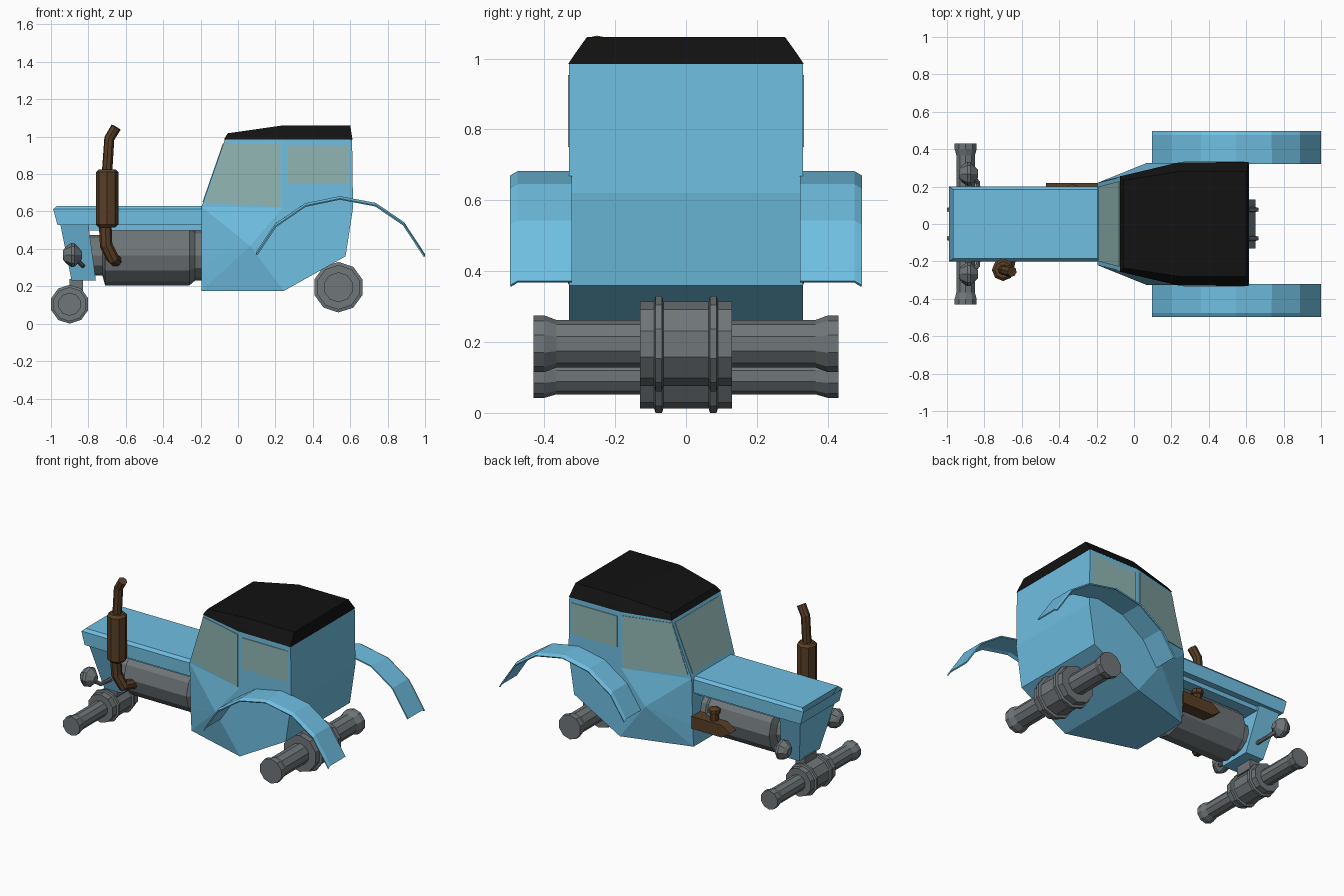
import bpy, bmesh, math
from mathutils import Vector

if "Cube" in bpy.data.objects:
    bpy.data.objects.remove(bpy.data.objects["Cube"])


def material(name, col):
    m = bpy.data.materials.new(name)
    m.diffuse_color = (*col, 1)
    m.use_nodes = True
    m.node_tree.nodes["Principled BSDF"].inputs["Base Color"].default_value = m.diffuse_color
    return m


BLUE = material("blue_paint", (0.16, 0.52, 0.76))
BLACK = material("black_roof", (0.006, 0.006, 0.006))
GLASS = material("window_glass", (0.28, 0.47, 0.45))
BROWN = material("rusty_brown", (0.10, 0.05, 0.02))
GREY = material("grey_metal", (0.16, 0.18, 0.19))


def finish(name, bm, mat):
    bmesh.ops.recalc_face_normals(bm, faces=bm.faces[:])
    me = bpy.data.meshes.new(name)
    bm.to_mesh(me)
    bm.free()
    me.materials.append(mat)
    ob = bpy.data.objects.new(name, me)
    bpy.context.collection.objects.link(ob)
    return ob


def add_hull(bm, half):
    """Convex solid from points (x, y, z), mirrored in y."""
    new = [bm.verts.new((x, s * y, z)) for x, y, z in half for s in (1, -1)]
    bmesh.ops.convex_hull(bm, input=new)
    bmesh.ops.dissolve_limit(bm, angle_limit=math.radians(2),
                             verts=bm.verts[:], edges=bm.edges[:])


def hull(name, half, mat):
    bm = bmesh.new()
    add_hull(bm, half)
    return finish(name, bm, mat)


def box(name, lo, hi, mat):
    bm = bmesh.new()
    bmesh.ops.create_cube(bm, size=1)
    for v in bm.verts:
        v.co = [lo[i] + (v.co[i] + 0.5) * (hi[i] - lo[i]) for i in range(3)]
    return finish(name, bm, mat)


def lathe(name, origin, axis, profile, sides, mat):
    """Solid of revolution; profile is (distance along axis, radius)."""
    bm = bmesh.new()
    q = Vector(axis).to_track_quat('Z', 'Y')
    rings = []
    for t, r in profile:
        ring = []
        for i in range(sides):
            a = 2 * math.pi * i / sides
            p = Vector((r * math.sin(a), r * math.cos(a), t))
            ring.append(bm.verts.new(Vector(origin) + q @ p))
        rings.append(ring)
    for a, b in zip(rings, rings[1:]):
        for i in range(sides):
            j = (i + 1) % sides
            bm.faces.new((a[i], a[j], b[j], b[i]))
    bm.faces.new(rings[0])
    bm.faces.new(rings[-1])
    return finish(name, bm, mat)


def pipe(name, pts, r, mat):
    cu = bpy.data.curves.new(name, 'CURVE')
    cu.dimensions = '3D'
    cu.bevel_depth, cu.bevel_resolution, cu.use_fill_caps = r, 2, True
    sp = cu.splines.new('POLY')
    sp.points.add(len(pts) - 1)
    for p, c in zip(sp.points, pts):
        p.co = (*c, 1)
    cu.materials.append(mat)
    ob = bpy.data.objects.new(name, cu)
    bpy.context.collection.objects.link(ob)
    bpy.ops.object.select_all(action='DESELECT')
    bpy.context.view_layer.objects.active = ob
    ob.select_set(True)
    bpy.ops.object.convert(target='MESH')
    for p in bpy.context.object.data.polygons:
        p.use_smooth = False


def plate(name, pts, mat):
    """Thin flat panel from an outline, given thickness by solidify."""
    bm = bmesh.new()
    bm.faces.new([bm.verts.new(p) for p in pts])
    ob = finish(name, bm, mat)
    s = ob.modifiers.new("thickness", 'SOLIDIFY')
    s.thickness, s.offset = 0.006, 0


# cab: upper window section and lower body with its slanted facets
bm = bmesh.new()
add_hull(bm, [(-.195, .22, .625), (.24, .327, .62), (.615, .33, .62),
              (-.07, .251, .985), (.24, .327, .985), (.61, .33, .985)])
add_hull(bm, [(-.195, .22, .625), (.24, .327, .62), (.615, .33, .62),
              (-.195, .21, .32), (.065, .325, .415), (-.195, .20, .175),
              (.245, .33, .175), (.575, .33, .36)])
finish("cab", bm, BLUE)

# roof
hull("roof", [(-.075, .255, .985), (.235, .328, .985), (.612, .332, .985),
              (-.055, .235, 1.018), (.235, .312, 1.015), (.607, .312, 1.015),
              (.24, .28, 1.06), (.60, .28, 1.06)], BLACK)

# windows
for s, side in ((1, "left"), (-1, "right")):
    plate("front_side_window_" + side,
          [(x, s * (.2205 + .246 * (x + .195)), z) for x, z in
           ((-.075, .968), (.228, .963), (.228, .622), (-.173, .648))], GLASS)
    plate("rear_side_window_" + side,
          [(x, s * .33, z) for x, z in
           ((.265, .953), (.592, .953), (.592, .75), (.265, .75))], GLASS)
plate("windshield", [(-.187, -.20, .65), (-.187, .20, .65),
                     (-.078, .228, .963), (-.078, -.228, .963)], GLASS)

# hood with a recessed front opening
bm = bmesh.new()
add_hull(bm, [(-.965, .20, .527), (-.988, .20, .612), (-.968, .185, .63),
              (-.195, .20, .527), (-.195, .20, .612), (-.195, .185, .63)])
bm.normal_update()
front = min(bm.faces, key=lambda f: f.calc_center_median().x)
bmesh.ops.inset_individual(bm, faces=[front], thickness=.018, depth=-.07)
finish("hood", bm, BLUE)
box("hood_underside", (-.80, -.16, .498), (-.195, .16, .53), BLUE)

# tapered nose below the hood
hull("nose", [(-.95, .18, .53), (-.80, .18, .53),
              (-.89, .105, .23), (-.76, .105, .23)], BLUE)

# engine block
lathe("engine", (0, 0, .365), (1, 0, 0),
      [(-.79, .108), (-.725, .108), (-.71, .16), (-.26, .16),
       (-.23, .135), (-.18, .135)], 12, GREY)

# axles with hub rings
half = [(.43, .08), (.40, .08), (.365, .067), (.13, .067), (.13, .119),
        (.09, .119), (.086, .135), (.068, .135), (.064, .119)]
for name, x, z, k in (("front_axle", -.90, .104, .77), ("rear_axle", .537, .195, 1)):
    prof = [(-t, r * k) for t, r in half] + [(t, r * k) for t, r in half[::-1]]
    lathe(name, (x, 0, z), (0, 1, 0), prof, 10, GREY)
box("front_axle_mount", (-.90, -.06, .17), (-.83, .06, .24), GREY)

# headlights on brackets
for s, side in ((1, "left"), (-1, "right")):
    lathe("headlight_" + side, (-.885, s * .268, .367), (1, 0, 0),
          [(-.05, .025), (-.035, .045), (-.005, .065), (.012, .062),
           (.05, .022)], 8, GREY)
    pipe("headlight_bracket_" + side,
         [(-.86, s * .25, .34), (-.835, s * .22, .315), (-.83, s * .11, .31)],
         .013, GREY)

# exhaust stack
lathe("muffler", (-.70, -.245, 0), (0, 0, 1),
      [(.515, .045), (.53, .06), (.81, .06), (.825, .045)], 8, BROWN)
pipe("exhaust_top", [(-.70, -.245, .81), (-.688, -.247, .99),
                     (-.652, -.255, 1.05)], .028, BROWN)
pipe("exhaust_bottom", [(-.71, -.245, .53), (-.705, -.24, .42),
                        (-.67, -.225, .35), (-.65, -.12, .335)], .034, BROWN)

# side filter on the left of the engine
side_box = [(x, y, z) for x, z in ((-.47, .34), (-.41, .30), (-.19, .30),
                                   (-.19, .38), (-.41, .38)) for y in (.12, .22)]
bm = bmesh.new()
bmesh.ops.convex_hull(bm, input=[bm.verts.new(p) for p in side_box])
finish("side_filter", bm, BROWN)
lathe("side_filter_cap", (-.33, .178, 0), (0, 0, 1),
      [(.36, .026), (.42, .026), (.425, .036), (.45, .036), (.46, .02)], 8, BROWN)

# rear fenders, thin arched strips with a small outer lip
arc = [(.10, .38), (.20, .53), (.36, .64), (.545, .678),
       (.735, .642), (.885, .54), (.997, .37)]
for s, side in ((1, "left"), (-1, "right")):
    bm = bmesh.new()
    rows = [[bm.verts.new((x, s * y, z - d)) for x, z in arc]
            for y, d in ((.322, 0), (.475, 0), (.495, .012))]
    for a, b in zip(rows, rows[1:]):
        for i in range(len(arc) - 1):
            bm.faces.new((a[i], a[i + 1], b[i + 1], b[i]))
    ob = finish("fender_" + side, bm, BLUE)
    m = ob.modifiers.new("thickness", 'SOLIDIFY')
    m.thickness, m.offset = .008, 0
